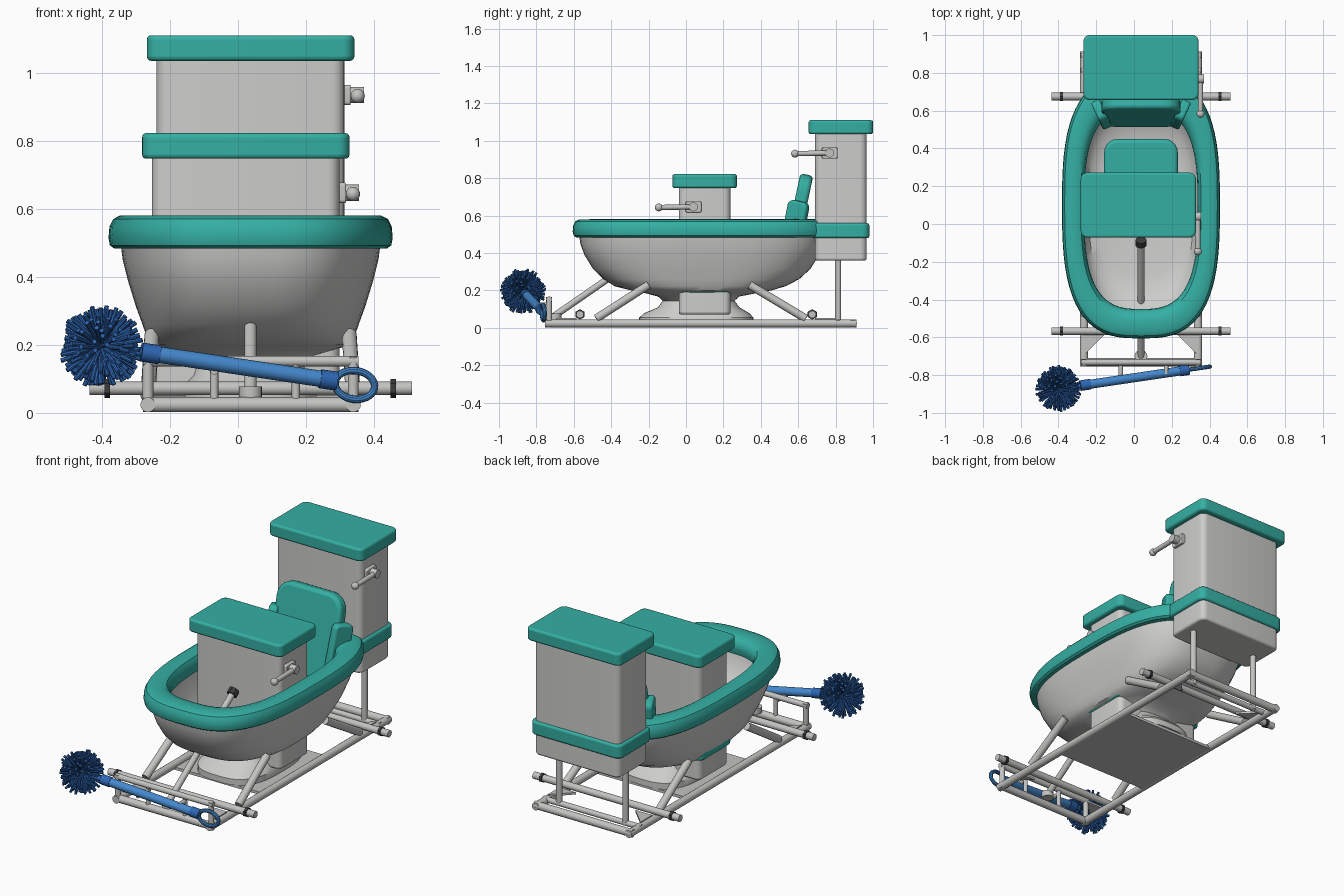
import bpy, bmesh, math, random
from mathutils import Vector, Matrix

if "Cube" in bpy.data.objects:
    bpy.data.objects.remove(bpy.data.objects["Cube"])

random.seed(4)
CX = 0.037  # centre line of the cart


def material(name, rgb):
    m = bpy.data.materials.new(name)
    m.diffuse_color = (*rgb, 1)
    m.use_nodes = True
    m.node_tree.nodes["Principled BSDF"].inputs["Base Color"].default_value = m.diffuse_color
    return m


GREY = material("porcelain grey", (0.61, 0.61, 0.60))
METAL = material("metal grey", (0.55, 0.55, 0.54))
TEAL = material("teal", (0.035, 0.43, 0.37))
DARK = material("dark rubber", (0.045, 0.045, 0.045))
BLUE = material("handle blue", (0.06, 0.25, 0.62))
NAVY = material("bristle blue", (0.027, 0.135, 0.46))


def finish(name, bm, mat):
    bmesh.ops.recalc_face_normals(bm, faces=bm.faces)
    me = bpy.data.meshes.new(name)
    bm.to_mesh(me)
    bm.free()
    me.materials.append(mat)
    ob = bpy.data.objects.new(name, me)
    bpy.context.collection.objects.link(ob)
    return ob


def add_tube(bm, p, q, r, sides=16):
    p, q = Vector(p), Vector(q)
    d = q - p
    mat = Matrix.Translation((p + q) / 2) @ d.to_track_quat('Z', 'Y').to_matrix().to_4x4()
    bmesh.ops.create_cone(bm, cap_ends=True, segments=sides, radius1=r, radius2=r,
                          depth=d.length, matrix=mat)


def tube(name, p, q, r, mat=METAL, sides=16):
    bm = bmesh.new()
    add_tube(bm, p, q, r, sides)
    return finish(name, bm, mat)


def ball(name, c, r, mat):
    bm = bmesh.new()
    bmesh.ops.create_uvsphere(bm, u_segments=16, v_segments=10, radius=r,
                              matrix=Matrix.Translation(c))
    return finish(name, bm, mat)


def rbox(name, c, size, mat, axis=2, corner=0.03, edge=0.012, tilt=0, yaw=0):
    """Box with large rounding on edges along one axis, small rounding elsewhere."""
    bm = bmesh.new()
    bmesh.ops.create_cube(bm, size=1, matrix=Matrix.Diagonal((*size, 1)))
    es = [e for e in bm.edges if abs((e.verts[0].co - e.verts[1].co)[axis]) > 1e-4]
    bmesh.ops.bevel(bm, geom=es, offset=corner, segments=5, profile=0.5, affect='EDGES')
    ob = finish(name, bm, mat)
    ob.location = c
    ob.rotation_euler = (tilt, 0, yaw)
    if edge:
        mod = ob.modifiers.new("soft edges", 'BEVEL')
        mod.width, mod.segments = edge, 3
        mod.limit_method, mod.angle_limit = 'ANGLE', math.radians(50)
    return ob


def outline(w, yf, yb, z, n=72):
    """Tub-shaped outline: half width, front y, back y, height."""
    mid, pts = yf + (yb - yf) * 0.505, []
    for i in range(n):
        a = 2 * math.pi * i / n
        c, s = math.cos(a), math.sin(a)
        k = 2 / 2.9
        x = math.copysign(abs(c) ** k, c) * w
        y = math.copysign(abs(s) ** k, s) * ((yb - mid) if s > 0 else (mid - yf))
        pts.append((CX + x, mid + y, z))
    return pts


def loft(name, rings, mat, closed=False):
    bm = bmesh.new()
    vs = [[bm.verts.new(p) for p in outline(*r)] for r in rings]
    n = len(vs[0])
    pairs = list(zip(vs, vs[1:])) + ([(vs[-1], vs[0])] if closed else [])
    for a, b in pairs:
        for i in range(n):
            j = (i + 1) % n
            bm.faces.new((a[i], a[j], b[j], b[i]))
    if not closed:
        bm.faces.new(vs[0])
        bm.faces.new(vs[-1])
    return finish(name, bm, mat)


# Bowl body: foot, neck, outer wall, then thin inner wall down to the floor
loft("bowl", [(.215, -.25, .36, .02), (.215, -.25, .36, .055), (.20, -.225, .34, .078),
              (.175, -.15, .285, .11), (.165, -.125, .26, .145), (.19, -.15, .285, .168),
              (.25, -.22, .38, .186), (.29, -.29, .455, .2), (.305, -.38, .53, .222),
              (.318, -.44, .605, .26), (.338, -.497, .665, .315), (.361, -.543, .712, .39),
              (.376, -.565, .737, .45), (.385, -.574, .747, .52), (.36, -.545, .72, .525),
              (.35, -.535, .705, .45), (.328, -.5, .665, .36), (.30, -.44, .6, .29),
              (.275, -.37, .52, .25), (.22, -.27, .42, .23)], GREY)
# Padded rim
loft("rim", [(.402, -.588, .775, .484), (.414, -.6, .785, .493), (.418, -.606, .79, .515),
             (.415, -.603, .788, .548), (.404, -.592, .778, .57), (.385, -.572, .757, .58),
             (.34, -.51, .69, .581), (.318, -.475, .655, .572), (.305, -.455, .62, .55),
             (.30, -.45, .61, .52), (.31, -.46, .63, .484)], TEAL, closed=True)


# The two identical tanks with lid, band and flush lever
def tank(label, x, y, z):
    rbox(label + "_tank", (x, y, z + .35), (.552, .276, .70), GREY, corner=.035)
    rbox(label + "_tank_band", (x, y, z + .16), (.585, .305, .08), TEAL, corner=.04)
    rbox(label + "_tank_lid", (x, y, z + .713), (.61, .345, .075), TEAL, corner=.035, edge=.012)
    lx, ly, lz = x + .278, y - .06, z + .575
    rbox(label + "_lever_plate", (lx + .004, ly, lz), (.025, .085, .06), METAL, axis=0,
         corner=.01, edge=.004)
    tube(label + "_lever_pivot", (lx, ly, lz), (lx + .055, ly, lz), .024)
    tube(label + "_lever_arm", (lx + .037, ly, lz), (lx + .037, ly - .18, lz - .003), .014)
    ball(label + "_lever_knob", (lx + .037, ly - .185, lz - .003), .021, METAL)


tank("rear", .037, .828, .36)
tank("front", .023, .1, .072)

# Seat cushion, backrest and side bolsters
TILT = math.radians(-12)
rbox("seat_cushion", (CX, .25, .3), (.39, .40, .16), TEAL, corner=.07, edge=.02)
rbox("backrest", (CX, .595, .58), (.42, .07, .49), TEAL, axis=1, corner=.09, edge=.02, tilt=TILT)
for side, s in (("left", -1), ("right", 1)):
    rbox(side + "_bolster", (CX + s * .21, .58, .54), (.05, .115, .28), TEAL, axis=0,
         corner=.03, edge=.012, tilt=TILT, yaw=s * math.radians(-25))

# Chassis rails, cross bars and floor plate
R = .022
XL, XR = -.265, .339
for side, x, s in (("left", XL, 1), ("right", XR, -1)):
    tube(side + "_rail", (x, -.755, .024), (x, .912, .024), R)
    tube(side + "_front_strut", (x, -.48, .05), (x + s * .012, -.2, .23), R)
    tube(side + "_rear_strut", (x, .64, .05), (x + s * .012, .34, .23), R)
    tube(side + "_bumper_post", (x, -.732, .02), (x, -.732, .165), .016)
    tube(side + "_tank_post", (x + s * .087, .813, .02), (x + s * .087, .813, .37), .017)
    # Corner gussets beside the axles
    for label, y, d in (("front", -.585, -1), ("rear", .69, 1)):
        bm = bmesh.new()
        tri = [bm.verts.new(p) for p in ((x, y, .04), (x + s * .11, y, .04), (x, y + d * .11, .04))]
        ext = bmesh.ops.extrude_face_region(bm, geom=[bm.faces.new(tri)])
        bmesh.ops.translate(bm, vec=(0, 0, .012),
                            verts=[v for v in ext["geom"] if isinstance(v, bmesh.types.BMVert)])
        finish(f"{side}_{label}_gusset", bm, METAL)
for label, y, z, r in (("front_bar", -.732, .024, R), ("rear_bar", .892, .024, R),
                       ("tank_cross_bar", .813, .03, .016), ("bumper_bar", -.732, .152, .016)):
    tube(label, (XL - .015, y, z), (XR + .015, y, z), r)
rbox("floor_plate", (CX, .06, .012), (.6, .58, .016), METAL, corner=.005, edge=0)

# Axles with dark collars
for label, y in (("front", -.567), ("rear", .675)):
    tube(label + "_axle", (-.437, y, .072), (.511, y, .072), .02)
    for x in (-.384, .456):
        tube(label + "_axle_collar", (x - .008, y, .072), (x + .008, y, .072), .028, DARK, 6)

# Steering column
tube("steering_column", (CX, -.71, .06), (CX, -.1, .482), .018)
tube("steering_foot", (CX, -.70, .045), (CX, -.70, .078), .034)
tube("steering_knob", (CX, -.112, .474), (CX, -.085, .495), .03, DARK, 8)

# Brush held across the front
for x, y in ((-.07, -.83), (.17, -.795)):
    tube("brush_holder_post", (x, -.732, .03), (x, -.732, .15), .012)
    tube("brush_holder_peg", (x, -.732, .125), (x, y, .125), .012)
A, B = Vector((-.285, -.856, .179)), Vector((.285, -.772, .094))
D = (B - A).normalized()
HEAD = Vector((-.403, -.873, .196))
tube("brush_handle", A, B, .024, BLUE, 20)
tube("brush_stem", HEAD, A, .014, NAVY)
tube("brush_front_ferrule", A, A + D * .055, .028, NAVY, 20)
tube("brush_rear_ferrule", B - D * .045, B + D * .005, .028, NAVY, 20)

# Oval hanging ring
up = D.cross(Vector((0, 1, 0))).normalized()
nrm = D.cross(up)
ring_c = B + D * .06 - Vector((0, 0, .003))
bm = bmesh.new()
loops = []
for i in range(36):
    a = math.tau * i / 36
    out = (D * math.cos(a) + up * math.sin(a)).normalized()
    c = ring_c + D * math.cos(a) * .059 + up * math.sin(a) * .042
    loops.append([bm.verts.new(c + (out * math.cos(b) + nrm * math.sin(b)) * .011)
                  for b in (math.tau * k / 10 for k in range(10))])
for i in range(36):
    p, q = loops[i], loops[(i + 1) % 36]
    for k in range(10):
        m = (k + 1) % 10
        bm.faces.new((p[k], p[m], q[m], q[k]))
finish("brush_hanging_ring", bm, BLUE)

# Bristle head: evenly spread spikes around a small core
ball("brush_core", HEAD, .04, NAVY)
bm = bmesh.new()
N = 190
for i in range(N):
    z = 1 - 2 * (i + .5) / N
    a = i * 2.39996 + random.uniform(-.15, .15)
    r = math.sqrt(1 - z * z)
    v = Vector((r * math.cos(a), r * math.sin(a), z))
    add_tube(bm, HEAD + v * .02, HEAD + v * random.uniform(.108, .127), .0068, 8)
finish("brush_bristles", bm, NAVY)

# Smooth shading with sharp edges kept
bpy.ops.object.select_all(action='DESELECT')
for ob in bpy.context.collection.objects:
    ob.select_set(True)
    bpy.context.view_layer.objects.active = ob
bpy.ops.object.shade_smooth_by_angle(angle=math.radians(35))
